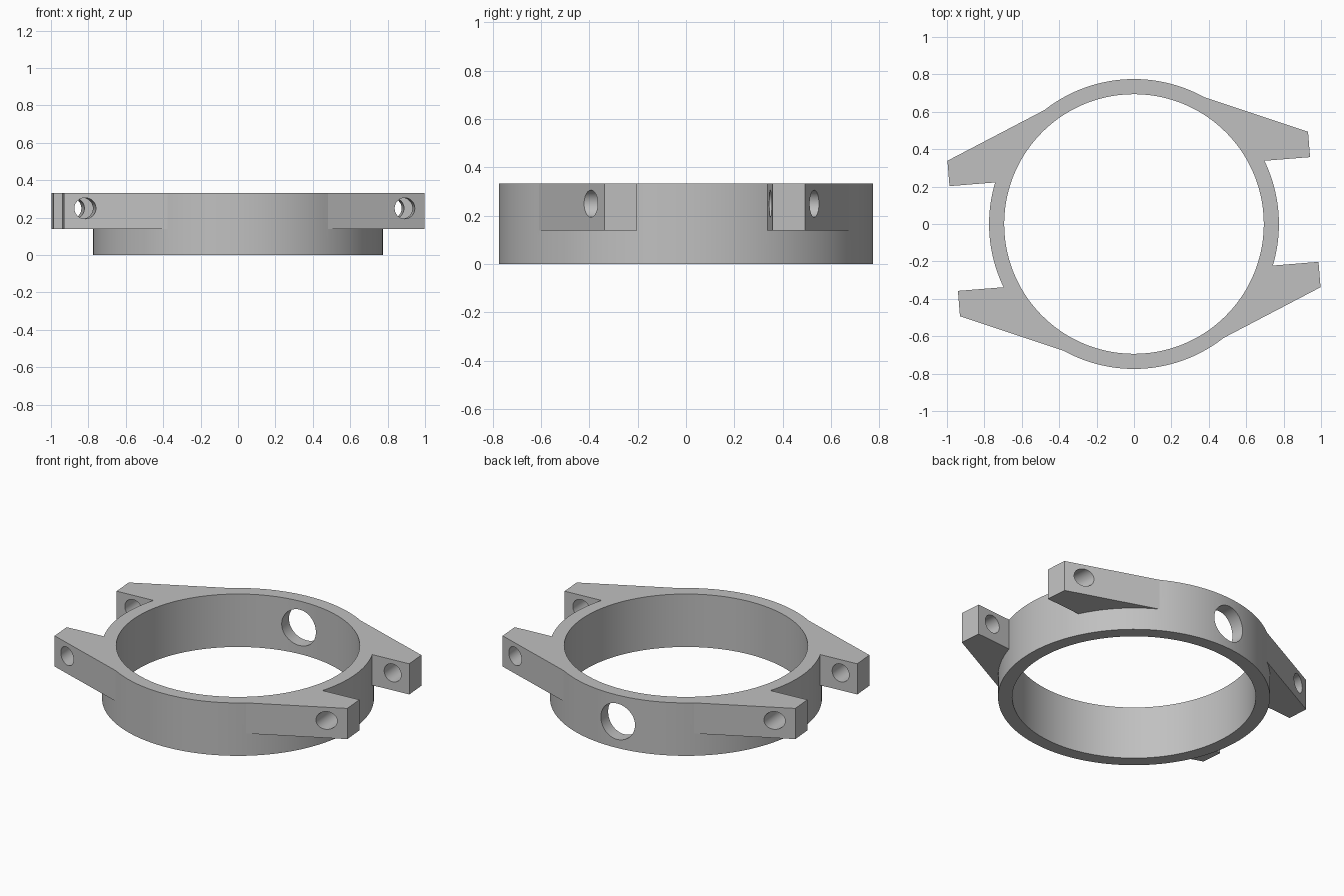
import bpy, bmesh, math
from mathutils import Matrix

cube = bpy.data.objects.get("Cube")
if cube:
    bpy.data.objects.remove(cube, do_unlink=True)

HEIGHT = 0.333
OUTER, BORE = 0.775, 0.694
LUG_BOTTOM = 0.14
TWIST = math.radians(4.6)

grey = bpy.data.materials.new("plain grey")
grey.use_nodes = True
colour = (0.53, 0.53, 0.53, 1)
grey.diffuse_color = colour
grey.node_tree.nodes["Principled BSDF"].inputs["Base Color"].default_value = colour


def finish(name, bm):
    bmesh.ops.recalc_face_normals(bm, faces=bm.faces)
    mesh = bpy.data.meshes.new(name)
    bm.to_mesh(mesh)
    bm.free()
    mesh.materials.append(grey)
    obj = bpy.data.objects.new(name, mesh)
    bpy.context.collection.objects.link(obj)
    return obj


def cylinder(name, radius, depth, centre, along_y=False, sides=128):
    bm = bmesh.new()
    turn = Matrix.Rotation(math.pi / 2, 4, "X") if along_y else Matrix()
    bmesh.ops.create_cone(bm, cap_ends=True, segments=sides, radius1=radius,
                          radius2=radius, depth=depth,
                          matrix=Matrix.Translation(centre) @ turn)
    return finish(name, bm)


def prism(name, outline, bottom, top):
    bm = bmesh.new()
    face = bm.faces.new([bm.verts.new((x, y, bottom)) for x, y in outline])
    side = bmesh.ops.extrude_face_region(bm, geom=[face])["geom"]
    verts = [v for v in side if isinstance(v, bmesh.types.BMVert)]
    bmesh.ops.translate(bm, verts=verts, vec=(0, 0, top - bottom))
    return finish(name, bm)


def combine(target, tool, operation):
    mod = target.modifiers.new(tool.name, "BOOLEAN")
    mod.operation = operation
    mod.solver = "EXACT"
    mod.object = tool
    bpy.context.view_layer.update()
    graph = bpy.context.evaluated_depsgraph_get()
    mesh = bpy.data.meshes.new_from_object(target.evaluated_get(graph))
    target.modifiers.clear()
    target.data = mesh
    bpy.data.objects.remove(tool, do_unlink=True)


# Round case band
case = cylinder("watch_case", OUTER, HEIGHT, (0, 0, HEIGHT / 2))

# Four tapered strap lugs, mirrored in both directions
lug = [(0.36, 0.50), (0.43, 0.645), (0.967, 0.417), (0.967, 0.281), (0.5, 0.281)]
for sx in (1, -1):
    for sy in (1, -1):
        outline = [(x * sx, y * sy) for x, y in lug]
        combine(case, prism("lug", outline, LUG_BOTTOM, HEIGHT), "UNION")

# Open bore
combine(case, cylinder("bore", BORE, 1, (0, 0, HEIGHT / 2)), "DIFFERENCE")

# Strap pin holes through each pair of lugs
for sx in (1, -1):
    pin = cylinder("pin_hole", 0.056, 2, (0.857 * sx, 0, 0.25), True, 48)
    combine(case, pin, "DIFFERENCE")

# Single hole through the back wall
combine(case, cylinder("side_hole", 0.113, 0.5, (0, 0.75, HEIGHT / 2), True, 64),
        "DIFFERENCE")

# Slight turn about the vertical axis, then smooth the curved walls
case.data.transform(Matrix.Rotation(TWIST, 4, "Z"))
for obj in bpy.context.selected_objects:
    obj.select_set(False)
case.select_set(True)
bpy.context.view_layer.objects.active = case
bpy.ops.object.shade_smooth_by_angle(angle=math.radians(8.5))
